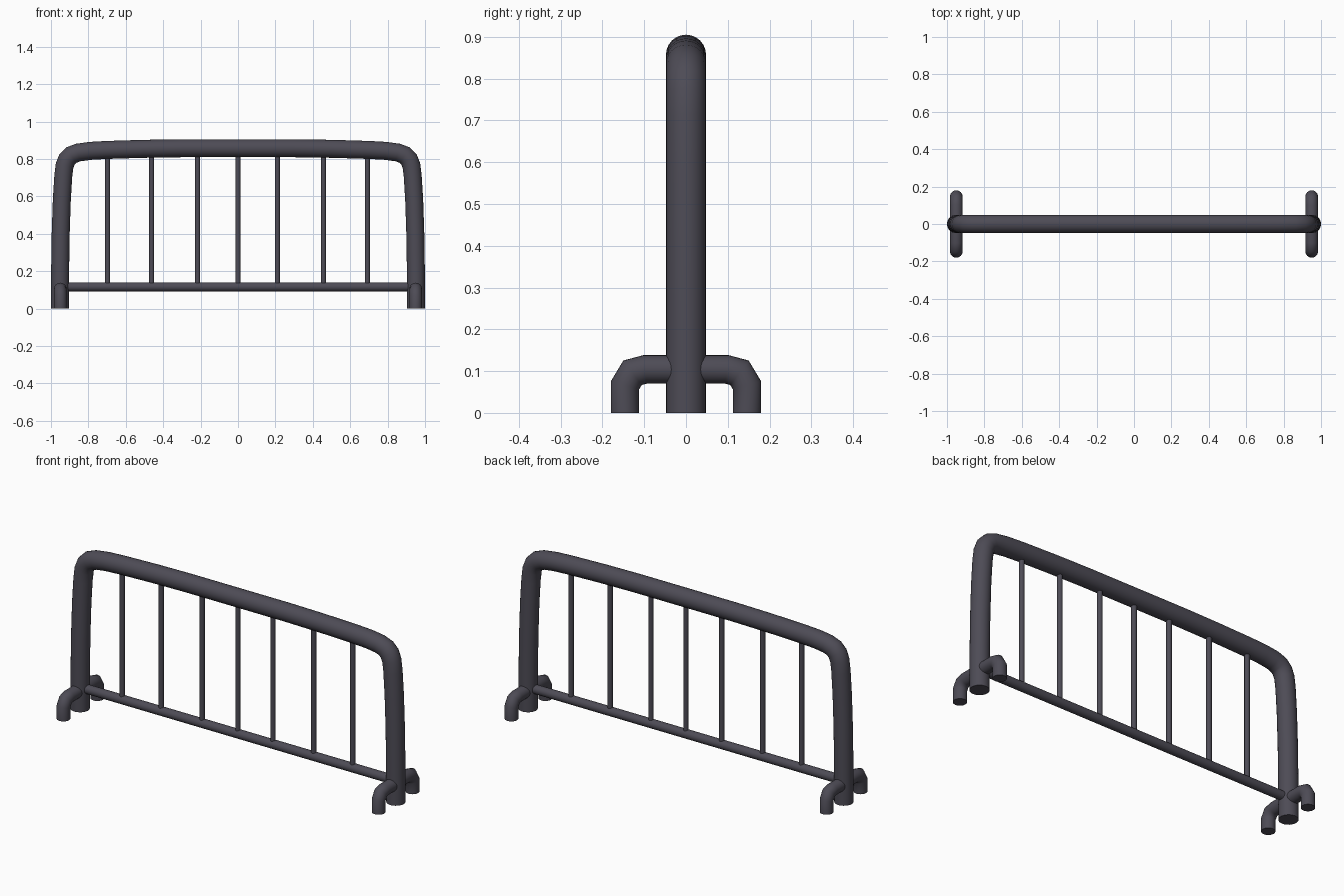
import bpy, bmesh, math
from mathutils import Vector

if "Cube" in bpy.data.objects:
    bpy.data.objects.remove(bpy.data.objects["Cube"])

mat = bpy.data.materials.new("dark grey metal")
mat.diffuse_color = (0.075, 0.071, 0.092, 1)
mat.use_nodes = True
mat.node_tree.nodes["Principled BSDF"].inputs["Base Color"].default_value = mat.diffuse_color


def tube(name, path, r, normal, sides=24):
    """Sweep a capped round tube along a planar path with mitred rings."""
    pts = [Vector(p) for p in path]
    n = Vector(normal)
    bm = bmesh.new()
    rings = []
    for i, p in enumerate(pts):
        a = (p - pts[i - 1]).normalized() if i else (pts[1] - p).normalized()
        b = (pts[i + 1] - p).normalized() if i < len(pts) - 1 else a
        t = (a + b).normalized()
        side = t.cross(n).normalized()
        k = r / t.dot(a)
        rings.append([bm.verts.new(p + n * r * math.cos(w) + side * k * math.sin(w))
                      for w in (2 * math.pi * j / sides for j in range(sides))])
    for r0, r1 in zip(rings, rings[1:]):
        for j in range(sides):
            q = (j + 1) % sides
            bm.faces.new((r0[j], r0[q], r1[q], r1[j]))
    bm.faces.new(rings[0])
    bm.faces.new(rings[-1])
    bmesh.ops.recalc_face_normals(bm, faces=bm.faces)
    me = bpy.data.meshes.new(name)
    bm.to_mesh(me)
    bm.free()
    me.materials.append(mat)
    ob = bpy.data.objects.new(name, me)
    bpy.context.collection.objects.link(ob)
    bpy.ops.object.select_all(action='DESELECT')
    ob.select_set(True)
    bpy.context.view_layer.objects.active = ob
    bpy.ops.object.shade_smooth_by_angle(angle=math.radians(50))
    return ob


# Main bent frame: right half mirrored to the left
half = [(0.952, 0), (0.951, 0.2), (0.948, 0.4), (0.942, 0.58), (0.934, 0.71),
        (0.927, 0.765), (0.914, 0.798), (0.892, 0.82), (0.855, 0.834),
        (0.79, 0.843), (0.7, 0.848), (0.5, 0.854), (0.3, 0.857)]
path = [(x, 0, z) for x, z in half] + [(-x, 0, z) for x, z in reversed(half)]
tube("main_frame", path, 0.048, (0, 1, 0))

# Lower rail
tube("lower_rail", [(-0.93, 0, 0.116), (0.93, 0, 0.116)], 0.024, (0, 1, 0))

# Upright bars
for x in (-0.697, -0.462, -0.216, 0, 0.211, 0.457, 0.692):
    tube("upright_bar", [(x, 0, 0.116), (x, 0, 0.84)], 0.0135, (0, 1, 0), 16)

# Bent feet, front and back of each post
for x in (-0.95, 0.95):
    for s in (-1, 1):
        foot = [(0, 0.104), (0.098, 0.104), (0.128, 0.096), (0.146, 0.066), (0.146, 0)]
        tube("foot", [(x, s * y, z) for y, z in foot], 0.034, (1, 0, 0))
